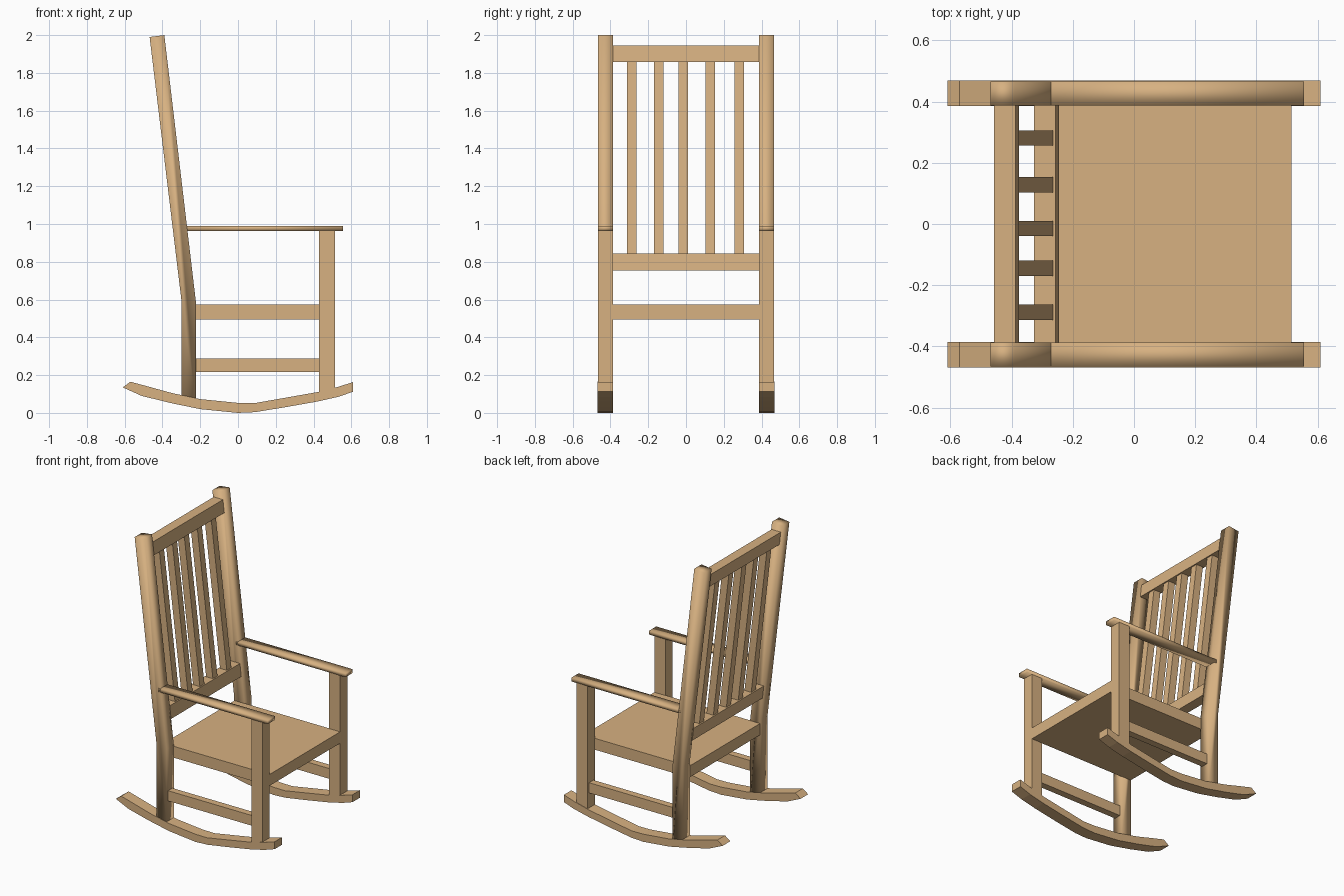
import bpy, bmesh

if "Cube" in bpy.data.objects:
    bpy.data.objects.remove(bpy.data.objects["Cube"])

wood = bpy.data.materials.new("wood")
wood.diffuse_color = (0.68, 0.44, 0.22, 1)
wood.use_nodes = True
wood.node_tree.nodes["Principled BSDF"].inputs["Base Color"].default_value = wood.diffuse_color


def extrude_profile(name, pts, y0, y1, smooth=False):
    """Extrude an x-z outline between y0 and y1."""
    bm = bmesh.new()
    n = len(pts)
    a = [bm.verts.new((x, y0, z)) for x, z in pts]
    b = [bm.verts.new((x, y1, z)) for x, z in pts]
    bm.faces.new(a)
    bm.faces.new(b[::-1])
    for i in range(n):
        j = (i + 1) % n
        bm.faces.new((a[j], a[i], b[i], b[j]))
    bmesh.ops.recalc_face_normals(bm, faces=bm.faces)
    me = bpy.data.meshes.new(name)
    bm.to_mesh(me)
    bm.free()
    for p in me.polygons:
        p.use_smooth = smooth
    me.materials.append(wood)
    ob = bpy.data.objects.new(name, me)
    bpy.context.collection.objects.link(ob)
    return ob


def pair(name, pts, y0, y1, smooth=False):
    """Build a part on both sides of the chair."""
    extrude_profile(name + "_left", pts, y0, y1, smooth)
    extrude_profile(name + "_right", pts, -y1, -y0, smooth)


def rect(x0, x1, z0, z1):
    return [(x0, z0), (x1, z0), (x1, z1), (x0, z1)]


def lean(z):
    """x of the leaning back post's front face at height z."""
    return -0.222 - (z - 0.58) * 0.168 / 1.42


def leaning(z0, z1, front, back):
    """Outline following the back's lean, given depths behind the front face."""
    return [(lean(z0) - back, z0), (lean(z0) - front, z0),
            (lean(z1) - front, z1), (lean(z1) - back, z1)]


Y0, Y1 = 0.387, 0.466

# rockers
rocker = [(-0.61, 0.135), (-0.51, 0.09), (-0.36, 0.053), (-0.2, 0.02), (0.0, 0.0),
          (0.09, 0.004), (0.25, 0.03), (0.42, 0.06), (0.53, 0.085), (0.61, 0.112),
          (0.61, 0.163), (0.53, 0.138), (0.42, 0.11), (0.25, 0.08), (0.09, 0.052),
          (0.0, 0.053), (-0.2, 0.073), (-0.35, 0.105), (-0.47, 0.138), (-0.57, 0.165)]
pair("rocker", rocker, Y0 - 0.001, Y1 + 0.003)

# back posts, bent above the seat
pair("back_post", [(-0.3, 0.06), (-0.222, 0.05), (-0.222, 0.58), (-0.39, 2.0),
                   (-0.468, 1.99), (-0.3, 0.6)], Y0, Y1, True)

# front posts, arms, side stretchers
pair("front_post", rect(0.43, 0.514, 0.09, 0.966), Y0, Y1)
pair("armrest", rect(-0.285, 0.555, 0.964, 0.99), Y0, Y1, True)
pair("side_stretcher", rect(-0.23, 0.44, 0.217, 0.288), 0.402, 0.45)

# seat
extrude_profile("seat", rect(-0.298, 0.514, 0.495, 0.574), -0.39, 0.39)

# back rails
extrude_profile("lower_back_rail", leaning(0.755, 0.843, 0.003, 0.074), -0.39, 0.39)
extrude_profile("top_back_rail", leaning(1.857, 1.946, 0.003, 0.074), -0.39, 0.39)

# back slats
for i, y in enumerate((-0.288, -0.145, -0.015, 0.128, 0.281)):
    extrude_profile("back_slat_%d" % (i + 1), leaning(0.83, 1.87, 0.012, 0.064),
                    y - 0.025, y + 0.025)
